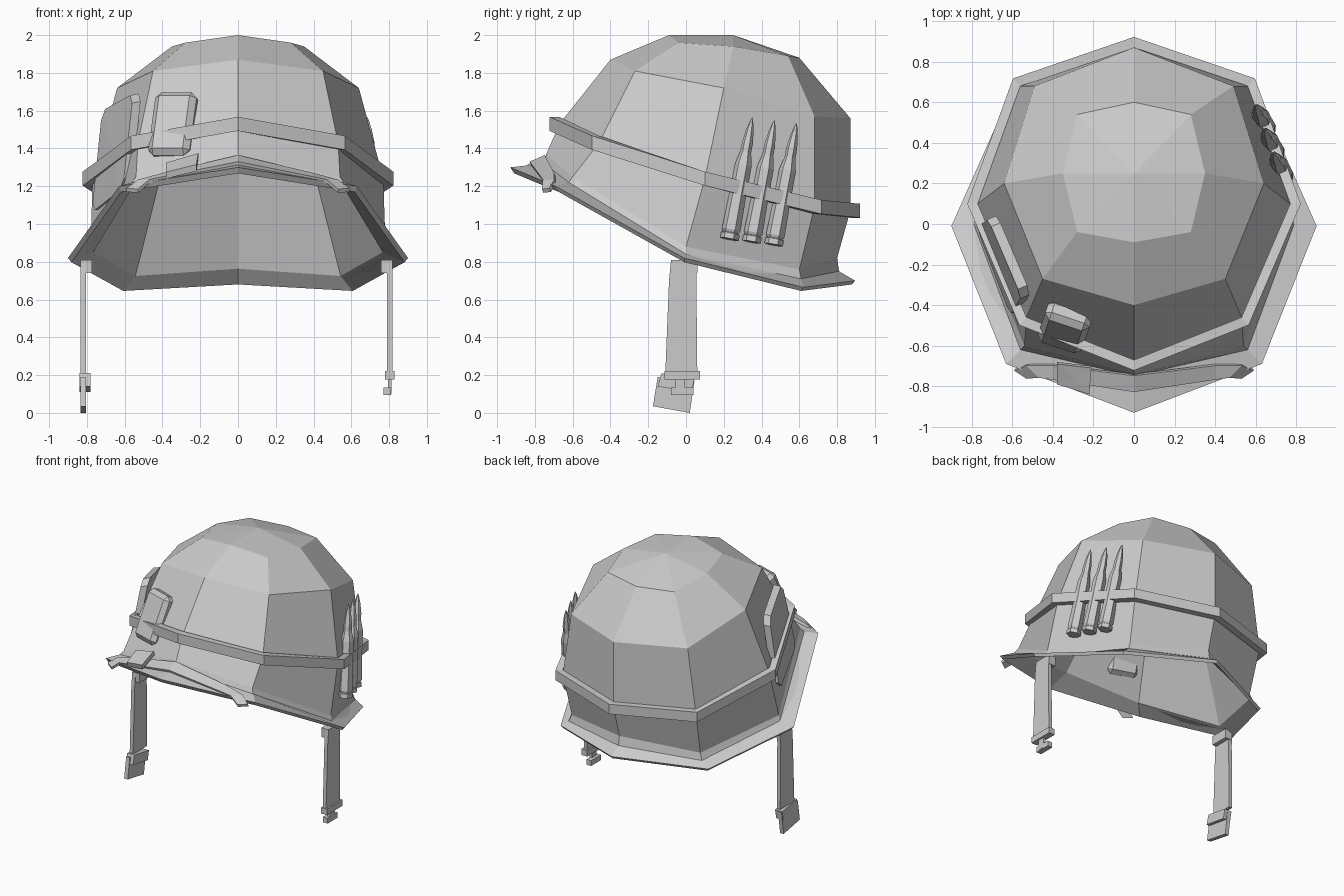
import bpy
import bmesh
from mathutils import Vector, Euler

cube = bpy.data.objects.get("Cube")
if cube:
    bpy.data.objects.remove(cube)

grey = bpy.data.materials.new("plain_grey")
grey.use_nodes = True
COLOUR = (0.6, 0.6, 0.6, 1)
grey.diffuse_color = COLOUR
grey.node_tree.nodes["Principled BSDF"].inputs["Base Color"].default_value = COLOUR


def finish(name, bm):
    """Turn a bmesh into a named, flat-shaded object."""
    bmesh.ops.recalc_face_normals(bm, faces=bm.faces)
    mesh = bpy.data.meshes.new(name)
    bm.to_mesh(mesh)
    bm.free()
    mesh.materials.append(grey)
    obj = bpy.data.objects.new(name, mesh)
    bpy.context.collection.objects.link(obj)
    return obj


def ring(front, front_diag, side, back_diag, back):
    """Eight-sided ring from its left half; front and back lie on the centre line."""
    half = [Vector(p) for p in (front_diag, side, back_diag)]
    mirrored = [Vector((-p.x, p.y, p.z)) for p in reversed(half)]
    return [Vector((0, *front))] + half + [Vector((0, *back))] + mirrored


def loft(name, rings, caps=(), closed=False):
    """Skin a list of equal rings; caps are centre points for the two ends."""
    bm = bmesh.new()
    loops = [[bm.verts.new(p) for p in r] for r in rings]
    pairs = list(zip(loops, loops[1:]))
    if closed:
        pairs.append((loops[-1], loops[0]))
    for a, b in pairs:
        for i in range(len(a)):
            j = (i + 1) % len(a)
            bm.faces.new((a[i], a[j], b[j], b[i]))
    for loop, point in zip((loops[0], loops[-1]), caps):
        tip = bm.verts.new(point)
        for i in range(len(loop)):
            bm.faces.new((loop[i], loop[(i + 1) % len(loop)], tip))
    return finish(name, bm)


def centre(points):
    return sum(points, Vector()) / len(points)


def shifted(points, x=0, y=0, z=0):
    return [p + Vector((x, y, z)) for p in points]


def slab(name, outline, x=0, y=0, z=0):
    """Plate made by pushing an outline along a direction."""
    far = shifted(outline, x, y, z)
    return loft(name, [outline, far], caps=(centre(outline), centre(far)))


def chamfer(corners, cut):
    """Cut the corners off an outline."""
    pts = [Vector(c) for c in corners]
    out = []
    for i, p in enumerate(pts):
        out += [p.lerp(pts[i - 1], cut), p.lerp(pts[(i + 1) % len(pts)], cut)]
    return out


def shrunk(points, factor):
    """Pull a ring in towards the middle of the helmet."""
    middle = Vector((0, 0.1, 1.2))
    return [middle + (p - middle) * factor for p in points]


# Helmet shell: outer dome, flared brim and a hollow tapering inside
crown = ring((-.09, 2), (.28, -.04, 1.96), (.35, .25, 1.94), (.28, .54, 1.89), (.6, 1.88))
upper = ring((-.4, 1.87), (.45, -.27, 1.81), (.64, .2, 1.72), (.49, .68, 1.57), (.87, 1.56))
middle = ring((-.67, 1.53), (.53, -.46, 1.43), (.77, .1, 1.24), (.56, .68, 1.09), (.87, 1.07))
lower = ring((-.74, 1.37), (.54, -.6, 1.25), (.78, 0, .88), (.54, .6, .76), (.8, .82))
base = ring((-.75, 1.32), (.56, -.62, 1.22), (.79, 0, .84), (.56, .61, .71), (.81, .75))
brim = ring((-.93, 1.3), (.63, -.69, 1.2), (.9, -.01, .82), (.62, .62, .665), (.895, .7))
under = shifted(shrunk(brim, .98), z=-.03)
lip = shrunk(base, .97)
roof = shifted(shrunk(crown, .93), y=-.06)
loft("helmet_shell", [crown, upper, middle, lower, base, brim, under, lip, roof],
     caps=((0, .25, 2), (0, .18, 1.94)))

# Band around the helmet
outer = [p + Vector((p.x, p.y - .1, 0)).normalized() * .052 for p in middle]
loft("helmet_band", [shifted(outer, z=.037), shifted(outer, z=-.037),
                     shifted(middle, z=-.037), shifted(middle, z=.037)], closed=True)

# Three cartridges tucked under the band: (distance along axis, radius)
PROFILE = ((0, .05), (.03, .05), (.035, .042), (.05, .05), (.25, .045), (.4, .045),
           (.47, .029), (.52, .029), (.59, .02), (.64, .008))
for n in range(3):
    foot = Vector((.74, .23, .92)) + n * Vector((-.043, .117, -.015))
    axis = Vector((-.055, .12, .64)).normalized()
    turn = axis.to_track_quat("Z", "Y")
    rings = []
    for along, radius in PROFILE:
        spokes = [Euler((0, 0, k * 1.0472)).to_matrix() @ Vector((radius, 0, along))
                  for k in range(6)]
        rings.append([foot + turn @ s for s in spokes])
    loft(f"cartridge_{n + 1}", rings, caps=(foot, foot + axis * .66))

# Small pack under the band
bm = bmesh.new()
bmesh.ops.create_cube(bm, size=1)
bmesh.ops.scale(bm, verts=bm.verts, vec=(.23, .11, .36))
pack = finish("small_pack", bm)
pack.location = (-.34, -.507, 1.52)
pack.rotation_euler = (-.4, 0, -.32)
bevel = pack.modifiers.new("edges", "BEVEL")
bevel.width = .03
bevel.segments = 1

# Flat card tucked under the band
card = ((-.72, .025, 1.6), (-.555, -.36, 1.69), (-.61, -.45, 1.19), (-.775, -.02, 1.06))
slab("flat_card", chamfer(card, .1), x=.045, y=.02, z=.01)

# Strap resting on the front of the brim, folded over the edge at both ends
for side, word in ((1, "left"), (-1, "right")):
    top = [(0, -.74, 1.345), (.4, -.69, 1.25), (.53, -.69, 1.215), (.59, -.715, 1.17)]
    low = [(0, -.82, 1.31), (.4, -.76, 1.23), (.47, -.75, 1.215), (.53, -.755, 1.165)]
    sections = []
    for t, b in zip(top, low):
        section = [Vector(t), Vector(b)]
        section += shifted(reversed(section), y=-.008, z=.02)
        sections.append([Vector((side * p.x, p.y, p.z)) for p in section])
    loft(f"brim_strap_{word}", sections, caps=(centre(sections[0]), centre(sections[-1])))
clip = ((-.21, -.7, 1.34), (-.38, -.68, 1.29), (-.38, -.78, 1.24), (-.22, -.83, 1.28))
slab("brim_strap_clip", [Vector(p) for p in clip], y=-.01, z=.035)


def side_plate(name, x, thick, outline):
    """Plate facing sideways, drawn as (y, z) points."""
    slab(name, [Vector((x - thick / 2, y, z)) for y, z in outline], x=thick)


def box(y, z, wide, high):
    return [(y - wide / 2, z - high / 2), (y + wide / 2, z - high / 2),
            (y + wide / 2, z + high / 2), (y - wide / 2, z + high / 2)]


# Hanging chin straps with a thicker mount under the brim
for x, word in ((.803, "left"), (-.82, "right")):
    side_plate(f"chin_strap_{word}", x, .028,
               ((-.08, .8), (-.09, .7), (-.11, .2), (.06, .2), (.055, .7), (.06, .8)))
    side_plate(f"strap_mount_{word}", x * .98, .06, box(-.01, .775, .14, .07))

# Left strap ends in a buckle with a hook
side_plate("strap_buckle", .803, .05, box(-.02, .2, .19, .045))
side_plate("buckle_hook_stem", .803, .02, box(-.03, .15, .05, .1))
side_plate("buckle_hook_foot", .79, .04, box(-.02, .115, .12, .04))

# Right strap ends in a slanted fold
side_plate("strap_end_fold", -.81, .06, ((-.15, .14), (.03, .11), (.045, .18), (-.13, .21)))
side_plate("strap_end", -.82, .03, ((-.175, .035), (.02, 0), (.045, .17), (-.15, .19)))
